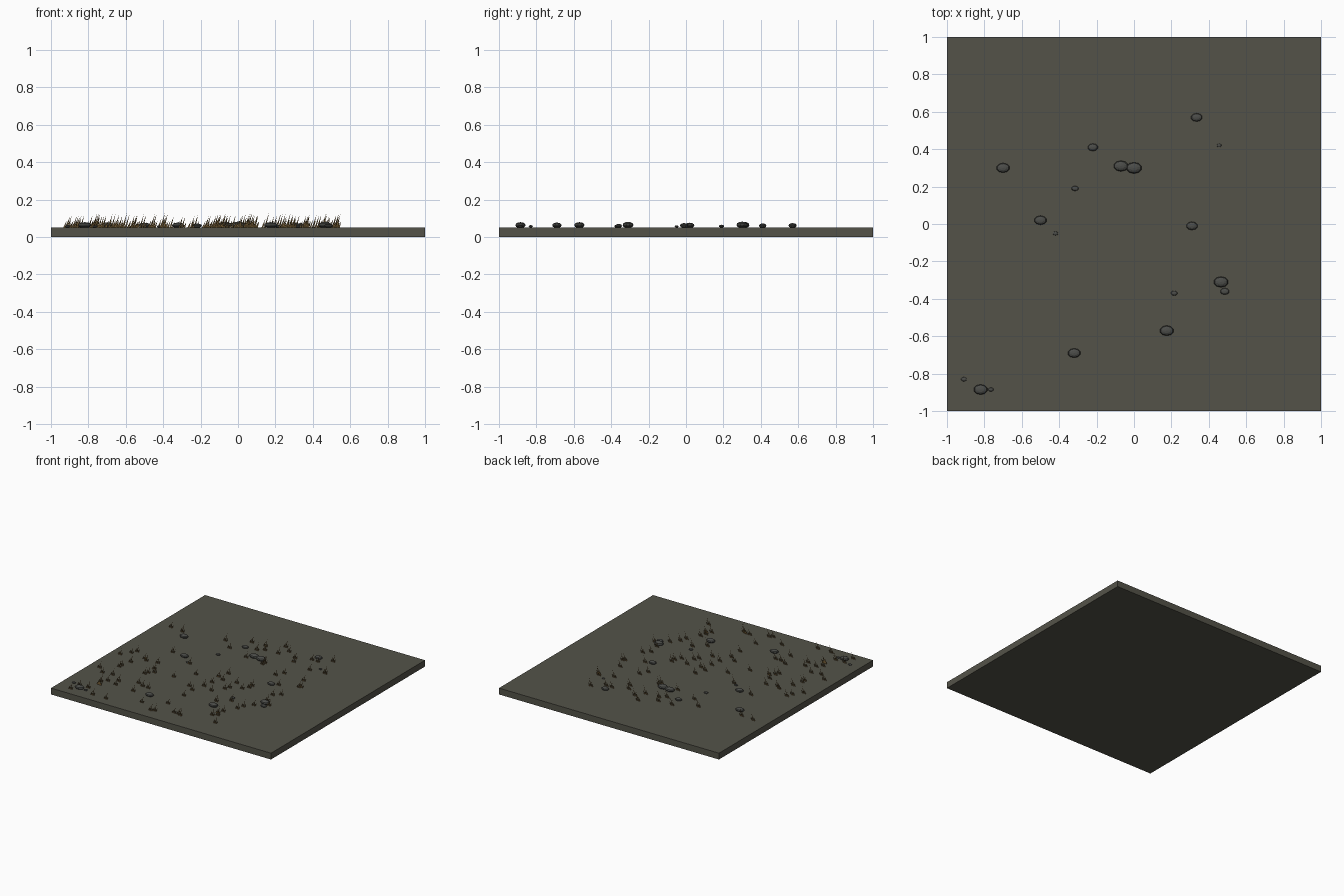
import bpy, bmesh, random
from mathutils import Matrix, Vector

if "Cube" in bpy.data.objects:
    bpy.data.objects.remove(bpy.data.objects["Cube"])

random.seed(7)
TOP = 0.052


def material(name, rgb):
    m = bpy.data.materials.new(name)
    m.diffuse_color = (*rgb, 1)
    m.use_nodes = True
    m.node_tree.nodes["Principled BSDF"].inputs["Base Color"].default_value = m.diffuse_color
    return m


earth = material("dull olive earth", (0.088, 0.086, 0.066))
stone_grey = material("dark stone grey", (0.072, 0.074, 0.068))
straw = material("dry straw brown", (0.17, 0.105, 0.035))


def finish(name, bm, mat):
    mesh = bpy.data.meshes.new(name)
    bm.to_mesh(mesh)
    bm.free()
    mesh.materials.append(mat)
    ob = bpy.data.objects.new(name, mesh)
    bpy.context.collection.objects.link(ob)
    return ob


# Square ground slab
bm = bmesh.new()
bmesh.ops.create_cube(bm, size=1, matrix=Matrix.Translation((0, 0, TOP / 2))
                      @ Matrix.Diagonal((2, 2, TOP, 1)))
finish("ground_slab", bm, earth)

# Flattened pebbles: x, y, half width
pebbles = [(-0.70, 0.30, 0.036), (-0.22, 0.41, 0.028), (-0.07, 0.31, 0.040),
           (0.00, 0.30, 0.042), (0.335, 0.57, 0.031), (0.455, 0.42, 0.013),
           (-0.315, 0.19, 0.019), (-0.50, 0.02, 0.034), (-0.42, -0.05, 0.015),
           (0.31, -0.01, 0.031), (0.465, -0.31, 0.040), (0.485, -0.36, 0.025),
           (0.215, -0.37, 0.018), (0.175, -0.57, 0.038), (-0.32, -0.69, 0.035),
           (-0.82, -0.885, 0.038), (-0.765, -0.885, 0.015), (-0.91, -0.83, 0.016)]
bm = bmesh.new()
for x, y, r in pebbles:
    bmesh.ops.create_uvsphere(
        bm, u_segments=10, v_segments=6, radius=1,
        matrix=Matrix.Translation((x, y, TOP + r * 0.3))
        @ Matrix.Diagonal((r, r * 0.72, r * 0.42, 1)))
finish("pebbles", bm, stone_grey)

# Dry grass tufts: flat upright blades leaning towards +x
bm = bmesh.new()
for _ in range(100):
    base = Vector((random.uniform(-0.95, 0.55), random.uniform(-0.93, 0.6), TOP))
    size = random.uniform(0.75, 1.0)
    for shift, height in ((0, 0.075), (-0.013, 0.045), (0.012, 0.035)):
        h = height * size
        foot = base + Vector((shift, 0, 0))
        pts = [foot + Vector(p) for p in
               ((-0.005, 0, 0), (0.005, 0, 0), (0.006 + h * 0.2, 0, h))]
        bm.faces.new([bm.verts.new(p) for p in pts])
finish("grass_tufts", bm, straw)
